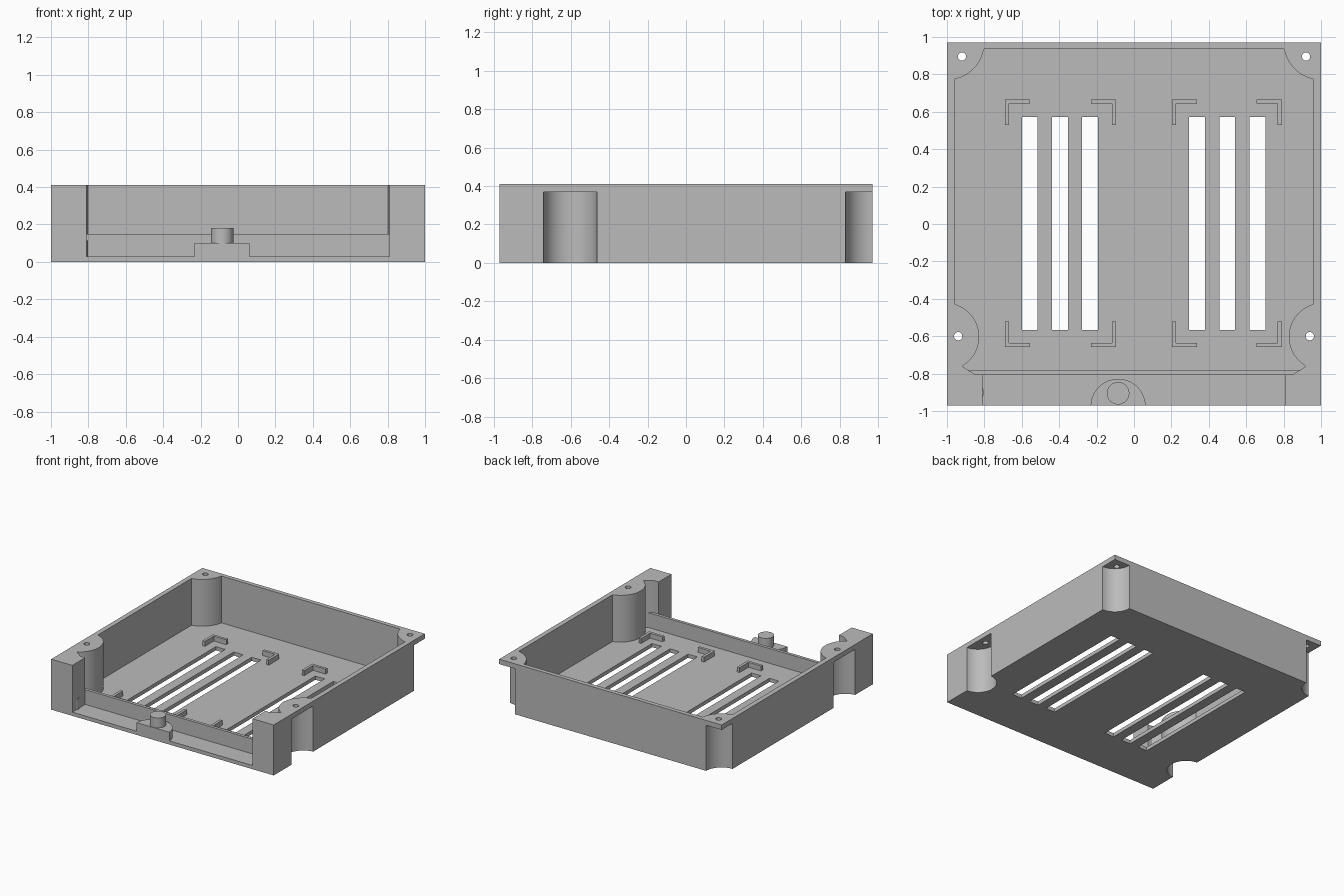
import bpy, bmesh, math

if "Cube" in bpy.data.objects:
    bpy.data.objects.remove(bpy.data.objects["Cube"])

grey = bpy.data.materials.new("plain grey")
grey.diffuse_color = (0.5, 0.5, 0.5, 1)
grey.use_nodes = True
grey.node_tree.nodes["Principled BSDF"].inputs["Base Color"].default_value = grey.diffuse_color


def prism(name, pts, z0, z1):
    """Extrude a flat outline from z0 to z1."""
    bm = bmesh.new()
    f = bm.faces.new([bm.verts.new((x, y, z0)) for x, y in pts])
    up = bmesh.ops.extrude_face_region(bm, geom=[f])
    for v in up["geom"]:
        if isinstance(v, bmesh.types.BMVert):
            v.co.z = z1
    bmesh.ops.recalc_face_normals(bm, faces=bm.faces[:])
    me = bpy.data.meshes.new(name)
    bm.to_mesh(me)
    bm.free()
    me.materials.append(grey)
    ob = bpy.data.objects.new(name, me)
    bpy.context.collection.objects.link(ob)
    return ob


def box(name, x0, x1, y0, y1, z0, z1):
    return prism(name, [(x0, y0), (x1, y0), (x1, y1), (x0, y1)], z0, z1)


def arc(cx, cy, r, a0, a1, n=20):
    return [(cx + r * math.cos(a0 + (a1 - a0) * i / n),
             cy + r * math.sin(a0 + (a1 - a0) * i / n)) for i in range(n + 1)]


def cyl(name, cx, cy, r, z0, z1, n=48):
    return prism(name, arc(cx, cy, r, 0, 2 * math.pi, n)[:-1], z0, z1)


def cut(target, cutter):
    m = target.modifiers.new("cut", 'BOOLEAN')
    m.operation, m.object, m.solver = 'DIFFERENCE', cutter, 'EXACT'
    bpy.context.view_layer.objects.active = target
    bpy.ops.object.modifier_apply(modifier=m.name)
    bpy.data.objects.remove(cutter)


def smooth(ob):
    bpy.ops.object.select_all(action='DESELECT')
    ob.select_set(True)
    bpy.context.view_layer.objects.active = ob
    bpy.ops.object.shade_smooth_by_angle(angle=math.radians(30))


FLOOR, TOP = 0.03, 0.41
BX, BY = 1.0, 0.97           # outer half sizes
WX, WY = 0.96, 0.935         # inner wall faces
SX, SY, SR = 1.01, -0.603, 0.182  # side screw boss
CR = 0.2                     # back corner boss radius

# tray body
body = box("tray_body", -BX, BX, -BY, BY, 0, TOP)

# right half of the cavity outline, front to back, with the boss bulges
half = [(0.85, -0.805)]
a = math.acos((SX - 0.918) / SR)
b = math.acos((SX - WX) / SR)
half += arc(SX, SY, SR, math.pi + a, math.pi - b)
c0 = math.pi + math.acos((BX - WX) / CR)
c1 = math.pi + math.asin((BY - WY) / CR)
half += arc(BX, BY, CR, c0, c1)
outline = half + [(-x, y) for x, y in reversed(half)]
cut(body, prism("cavity", outline, FLOOR, 0.6))

# front opening
cut(body, box("opening", -0.81, 0.81, -1.2, -0.80, FLOOR, 0.6))

# screw recesses outside and their holes through the top flange
for s in (-1, 1):
    cut(body, cyl("recess", s * SX, SY, 0.14, -0.1, 0.37))
    cut(body, cyl("recess", s * BX, BY, 0.14, -0.1, 0.37))
    cut(body, cyl("hole", s * 0.94, -0.6, 0.022, 0.3, 0.6, 24))
    cut(body, cyl("hole", s * 0.92, 0.895, 0.022, 0.3, 0.6, 24))

# ventilation slots
for x in (-0.557, -0.396, -0.235, 0.337, 0.498, 0.66):
    cut(body, box("slot", x - 0.042, x + 0.042, -0.567, 0.572, -0.1, 0.1))
smooth(body)

# low wall behind the front shelf
prism("low_front_wall", [(-0.85, -0.805), (0.85, -0.805), (0.895, -0.78),
                         (-0.895, -0.78)], FLOOR - 0.01, 0.15)

# locating corners on the floor
L, T = 0.135, 0.022
for x0, x1 in ((-0.69, -0.095), (0.202, 0.79)):
    for x, dx in ((x0, 1), (x1, -1)):
        for y, dy in ((-0.657, 1), (0.665, -1)):
            pts = [(0, 0), (L, 0), (L, T), (T, T), (T, L), (0, L)]
            prism("locating_corner", [(x + dx * u, y + dy * v) for u, v in pts],
                  FLOOR - 0.005, 0.07)

# half-round pad and pin on the front shelf
pad_a = math.asin(0.005 / 0.147)
smooth(prism("pin_pad", arc(-0.085, -0.975, 0.147, pad_a, math.pi - pad_a, 32),
             FLOOR - 0.01, 0.1))
smooth(cyl("pin", -0.085, -0.905, 0.06, 0.09, 0.18))

# small bump on the left post
smooth(cyl("post_bump", -0.848, -0.9, 0.045, FLOOR - 0.01, 0.115, 32))
